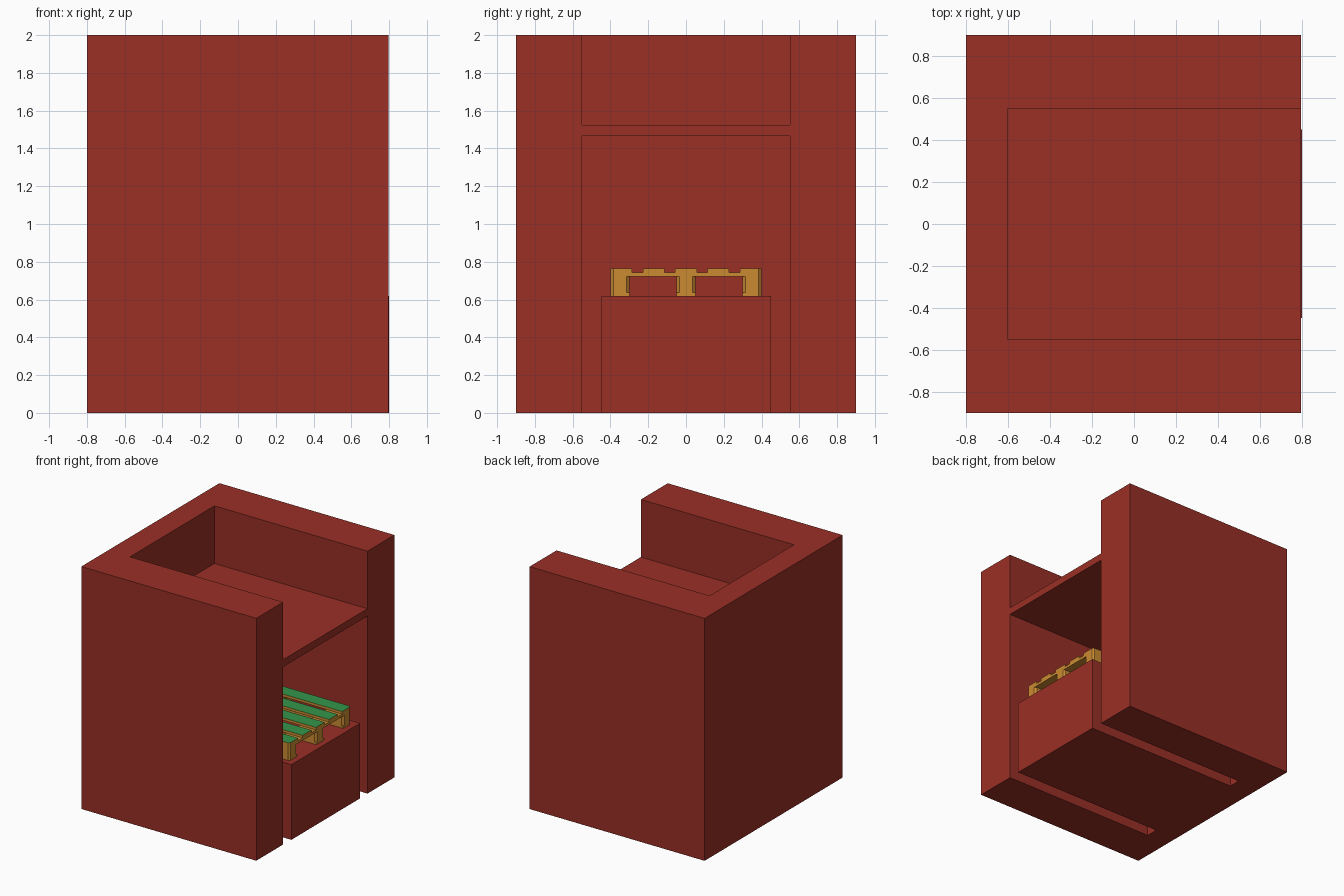
import bpy, bmesh

if "Cube" in bpy.data.objects:
    bpy.data.objects.remove(bpy.data.objects["Cube"])


def material(name, rgb):
    m = bpy.data.materials.new(name)
    m.diffuse_color = (*rgb, 1.0)
    m.use_nodes = True
    m.node_tree.nodes["Principled BSDF"].inputs["Base Color"].default_value = m.diffuse_color
    return m


RED = material("brick_red", (0.32, 0.029, 0.019))
WOOD = material("pallet_wood", (0.60, 0.26, 0.032))
GREEN = material("pallet_green", (0.033, 0.30, 0.068))


def prism(name, outline, z0, z1, mats):
    """Extrude an xy outline from z0 to z1; a second material goes on the upward faces."""
    bm = bmesh.new()
    face = bm.faces.new([bm.verts.new((x, y, z0)) for x, y in outline])
    ext = bmesh.ops.extrude_face_region(bm, geom=[face])
    for v in ext["geom"]:
        if isinstance(v, bmesh.types.BMVert):
            v.co.z = z1
    bmesh.ops.recalc_face_normals(bm, faces=bm.faces[:])
    bm.normal_update()
    if len(mats) > 1:
        for f in bm.faces:
            if f.normal.z > 0.9:
                f.material_index = 1
    me = bpy.data.meshes.new(name)
    bm.to_mesh(me)
    bm.free()
    for m in mats:
        me.materials.append(m)
    ob = bpy.data.objects.new(name, me)
    bpy.context.collection.objects.link(ob)
    return ob


def rect(x0, x1, y0, y1, cut=()):
    """Rectangle outline; corners named in cut (signs of x and y) are chamfered."""
    c = 0.015
    pts = []
    for sx, sy in ((-1, -1), (1, -1), (1, 1), (-1, 1)):
        x, y = (x1 if sx > 0 else x0), (y1 if sy > 0 else y0)
        if (sx, sy) in cut:
            a, b = (x - sx * c, y), (x, y - sy * c)
            pts += [a, b] if sx * sy < 0 else [b, a]
        else:
            pts.append((x, y))
    return pts


ALL = ((-1, -1), (1, -1), (1, 1), (-1, 1))
FRONT = 0.797

# Housing: U-shaped wall open towards +x
prism("housing_walls", [(-0.8, -0.9), (FRONT, -0.9), (FRONT, -0.55), (-0.6, -0.55),
                        (-0.6, 0.55), (FRONT, 0.55), (FRONT, 0.9), (-0.8, 0.9)],
      0, 2, [RED])
prism("housing_shelf", rect(-0.6, FRONT, -0.55, 0.55), 1.465, 1.525, [RED])
prism("pedestal", rect(-0.6, 0.8, -0.447, 0.45), 0, 0.62, [RED])

# Pallet
X0, X1 = -0.45, 0.75
ROWS = ((-0.4, -0.3), (-0.05, 0.05), (0.3, 0.4))
COLS = ((X0, X0 + 0.145), (0.0775, 0.2225), (X1 - 0.145, X1))
Z = (0.62, 0.638, 0.722, 0.744, 0.765)


def outer_corners(y0, y1):
    if y0 < -0.39:
        return ((-1, -1), (1, -1))
    if y1 > 0.39:
        return ((-1, 1), (1, 1))
    return ()


# Runners and blocks
for i, (y0, y1) in enumerate(ROWS):
    prism(f"pallet_runner_{i}", rect(X0, X1, y0, y1, outer_corners(y0, y1)), Z[0], Z[1], [WOOD])
    for j, (x0, x1) in enumerate(COLS):
        prism(f"pallet_block_{i}_{j}", rect(x0, x1, y0, y1, ALL), Z[1], Z[2], [WOOD])

# Cross boards
for j, (x0, x1) in enumerate(COLS):
    cut = {0: ((-1, -1), (-1, 1)), 1: (), 2: ((1, -1), (1, 1))}[j]
    prism(f"pallet_cross_board_{j}", rect(x0, x1, -0.4, 0.4, cut), Z[2], Z[3], [WOOD])

# Deck boards with green tops
for i in range(5):
    y0 = -0.4 + i * 0.1715
    y1 = y0 + 0.114
    prism(f"pallet_deck_board_{i}", rect(X0, X1, y0, y1, outer_corners(y0, y1)),
          Z[3], Z[4], [WOOD, GREEN])
